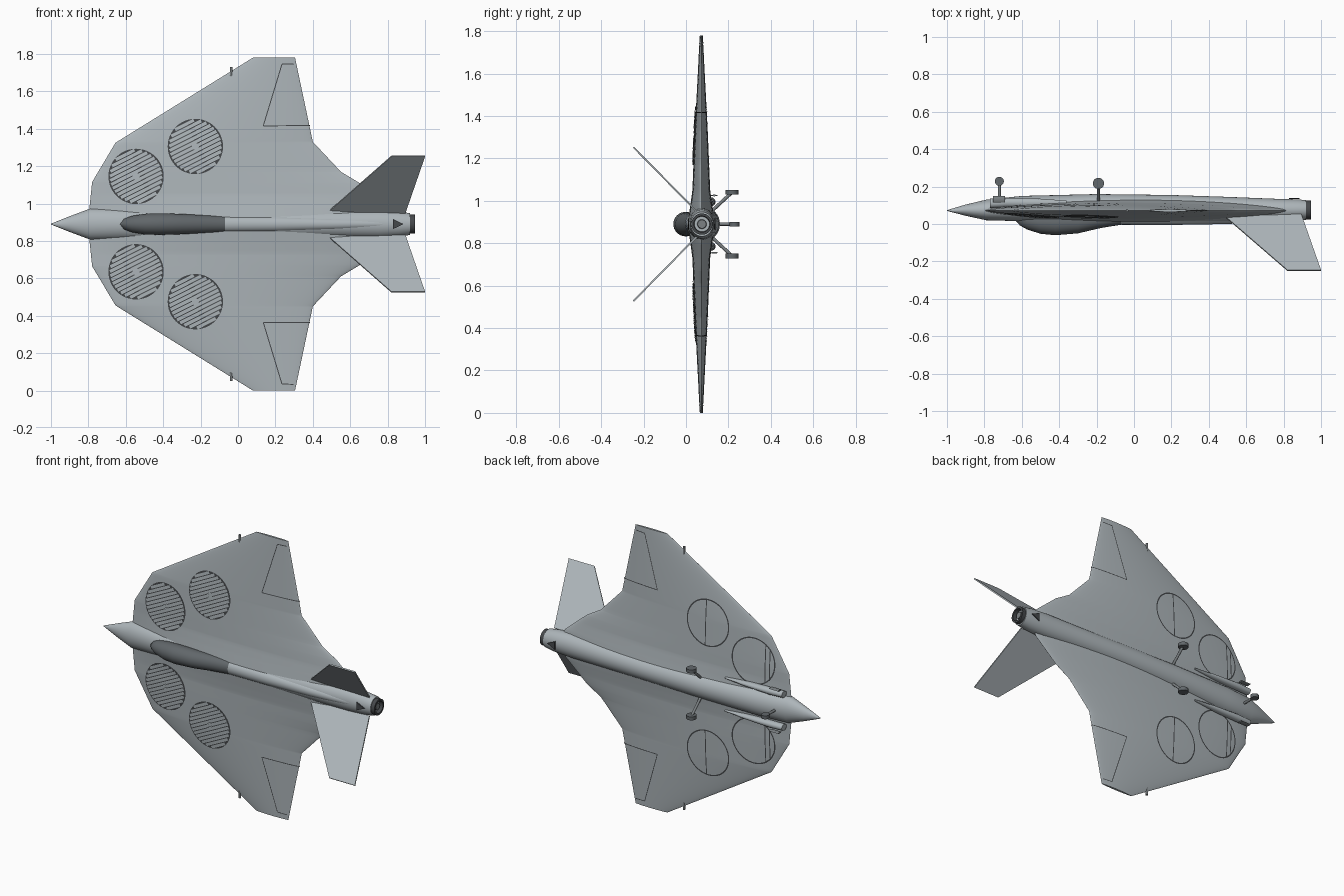
import bpy, bmesh, math
from mathutils import Vector

cube = bpy.data.objects.get("Cube")
if cube:
    bpy.data.objects.remove(cube)

MID_Z, MID_Y, TIP = 0.89, 0.072, 0.89


def material(name, rgb):
    m = bpy.data.materials.new(name)
    m.use_nodes = True
    m.diffuse_color = (*rgb, 1)
    m.node_tree.nodes["Principled BSDF"].inputs["Base Color"].default_value = (*rgb, 1)
    return m


GREY = material("airframe grey", (0.42, 0.465, 0.49))
GLASS = material("canopy dark grey", (0.12, 0.135, 0.145))
DARK = material("panel gap dark", (0.06, 0.065, 0.07))
METAL = material("gear metal", (0.2, 0.22, 0.23))


def finish(bm, name, mat, recalc=True, angle=40):
    if recalc:
        bmesh.ops.recalc_face_normals(bm, faces=bm.faces)
    mesh = bpy.data.meshes.new(name)
    bm.to_mesh(mesh)
    bm.free()
    mesh.materials.append(mat)
    ob = bpy.data.objects.new(name, mesh)
    bpy.context.collection.objects.link(ob)
    bpy.ops.object.select_all(action='DESELECT')
    ob.select_set(True)
    bpy.context.view_layer.objects.active = ob
    bpy.ops.object.shade_smooth_by_angle(angle=math.radians(angle))
    return ob


def skin(bm, rings):
    # Bridge closed rings of points and cap both ends
    rows = [[bm.verts.new(p) for p in r] for r in rings]
    n = len(rows[0])
    for a, b in zip(rows, rows[1:]):
        for i in range(n):
            j = (i + 1) % n
            bm.faces.new((a[i], a[j], b[j], b[i]))
    bm.faces.new(rows[0])
    bm.faces.new(rows[-1])


def loft(name, mat, stations, z=MID_Z, sides=32):
    # Elliptical sections along x: (x, y low, y high, half width)
    bm = bmesh.new()
    rings = []
    for x, lo, hi, w in stations:
        angles = [math.tau * i / sides for i in range(sides)]
        rings.append([(x, (lo + hi) / 2 + (hi - lo) / 2 * math.cos(a), z + w * math.sin(a))
                      for a in angles])
    skin(bm, rings)
    return finish(bm, name, mat)


def rod(name, mat, a, b, r, sides=20):
    a, b = Vector(a), Vector(b)
    bm = bmesh.new()
    bmesh.ops.create_cone(bm, cap_ends=True, segments=sides, radius1=r, radius2=r, depth=(b - a).length)
    ob = finish(bm, name, mat)
    ob.location = (a + b) / 2
    ob.rotation_euler = (b - a).to_track_quat('Z', 'Y').to_euler()
    return ob


def lerp(table, s):
    for (s0, v0), (s1, v1) in zip(table, table[1:]):
        if s <= s1:
            return v0 + (v1 - v0) * (s - s0) / (s1 - s0)
    return table[-1][1]


# Wing planform and thickness by distance from the centreline
LEAD = [(0, -0.8), (0.08, -0.795), (0.225, -0.78), (0.435, -0.655), (TIP, 0.08)]
TRAIL = [(0, 0.86), (0.09, 0.8), (0.22, 0.65), (0.28, 0.55), (0.44, 0.4), (TIP, 0.305)]
THICK = [(0, 0.065), (0.1, 0.05), (0.16, 0.042), (0.45, 0.03), (TIP, 0.007)]


def half_thickness(x, s):
    s = abs(s)
    le, te = lerp(LEAD, s), lerp(TRAIL, s)
    u = min(max((x - le) / (te - le), 0), 1)
    return lerp(THICK, s) * math.sin(math.pi * u) ** 0.6


def on_wing(x, s, side, lift):
    return Vector((x, MID_Y + side * (half_thickness(x, s) + lift), MID_Z + s))


bm = bmesh.new()
half = sorted({round(TIP * i / 32, 4) for i in range(33)} | {t[0] for t in LEAD + TRAIL + THICK})
spans = [-s for s in reversed(half[1:])] + half
rings, N = [], 48
for s in spans:
    le, te = lerp(LEAD, abs(s)), lerp(TRAIL, abs(s))
    xs = [le + (te - le) * (1 - math.cos(math.pi * i / N)) / 2 for i in range(N + 1)]
    rings.append([on_wing(x, s, -1, 0) for x in xs] + [on_wing(x, s, 1, 0) for x in xs[-2:0:-1]])
skin(bm, rings)
finish(bm, "wing", GREY)

# Body, canopy and spine
loft("fuselage", GREY, [(-1, 0.07, 0.074, 0.002), (-0.9, 0.044, 0.104, 0.042), (-0.79, 0.02, 0.13, 0.083),
                        (-0.6, 0.015, 0.15, 0.085), (-0.2, 0.01, 0.16, 0.08), (0.2, 0.004, 0.155, 0.075),
                        (0.5, 0.008, 0.145, 0.074), (0.75, 0.015, 0.135, 0.075),
                        (0.86, 0.018, 0.132, 0.068), (0.92, 0.022, 0.128, 0.058)])
loft("canopy", GLASS, [(-0.63, 0.015, 0.06, 0.005), (-0.61, -0.008, 0.06, 0.028), (-0.57, -0.03, 0.06, 0.043),
                       (-0.5, -0.052, 0.06, 0.055), (-0.42, -0.06, 0.06, 0.058), (-0.3, -0.05, 0.06, 0.054),
                       (-0.18, -0.022, 0.06, 0.047), (-0.07, -0.004, 0.06, 0.042)])
loft("spine", GREY, [(-0.07, -0.004, 0.06, 0.042), (0.2, -0.005, 0.06, 0.04),
                     (0.5, 0, 0.06, 0.032), (0.85, 0.02, 0.06, 0.02)])

# Exhaust
loft("exhaust_nozzle", DARK, [(0.9, 0.025, 0.125, 0.05), (0.945, 0.025, 0.125, 0.05),
                              (0.945, 0.037, 0.113, 0.038), (0.91, 0.04, 0.11, 0.035)])
loft("exhaust_cone", METAL, [(0.9, 0.05, 0.1, 0.025), (0.935, 0.055, 0.095, 0.02)])


# Panels that follow the wing skin
def strip(bm, a, b, width, side, lift):
    a, b = Vector(a), Vector(b)
    across = (b - a).normalized().orthogonal() * width / 2
    old, n = None, 12
    for i in range(n + 1):
        p = a.lerp(b, i / n)
        pair = [bm.verts.new(on_wing(*q, side, lift)) for q in (p - across, p + across)]
        if old:
            bm.faces.new((old[0], old[1], pair[1], pair[0]))
        old = pair


def annulus(bm, c, radii, side, lift, sides=48):
    rows = [[bm.verts.new(on_wing(c[0] + r * math.cos(math.tau * i / sides),
                                  c[1] + r * math.sin(math.tau * i / sides), side, lift))
             for i in range(sides)] for r in radii]
    for a, b in zip(rows, rows[1:]):
        for i in range(sides):
            j = (i + 1) % sides
            bm.faces.new((a[i], a[j], b[j], b[i]))


def finish_panels(bm, name, mat):
    bm.normal_update()
    for f in bm.faces:
        if f.normal.y * (f.calc_center_median().y - MID_Y) < 0:
            f.normal_flip()
    finish(bm, name, mat, recalc=False)


gaps, slats = bmesh.new(), bmesh.new()
R, SLOPE = 0.148, math.radians(27)
along = Vector((math.cos(SLOPE), math.sin(SLOPE)))
for m in (1, -1):
    for cx, cs, doors in ((-0.545, 0.255, (-0.08, -0.11)), (-0.228, 0.415, (0.015,))):
        c = Vector((cx, cs * m))
        # Louvred fan inlet on the upper side
        annulus(gaps, c, [R * k / 8 for k in range(1, 9)], -1, 0.003)
        for k in range(-6, 7):
            d = k * 0.0215
            reach = math.sqrt((R - 0.006) ** 2 - d * d) - 0.003
            mid = c + Vector((-along.y, along.x)) * d
            strip(slats, mid - along * reach, mid + along * reach, 0.0165, -1, 0.0065)
        # Closed fan doors on the belly
        annulus(gaps, c, [R - 0.008, R], 1, 0.003)
        for d in doors:
            reach = math.sqrt(R * R - d * d)
            strip(gaps, c + Vector((d, -reach)), c + Vector((d, reach)), 0.006, 1, 0.003)
    # Elevon hinge gaps
    for side in (-1, 1):
        path = [(0.385, 0.527), (0.135, 0.525), (0.235, 0.855), (0.298, 0.857)]
        for a, b in zip(path, path[1:]):
            strip(gaps, (a[0], a[1] * m), (b[0], b[1] * m), 0.005, side, 0.002)
finish_panels(gaps, "panel_gaps", DARK)
finish_panels(slats, "fan_louvres", GREY)

# Canted tail fins, wing tip pins, belly fairings and main gear
for m, tag in ((1, "upper"), (-1, "lower")):
    bm = bmesh.new()
    outline = [(0.475, 0.05, 0.06), (0.82, -0.248, 0.363), (1.0, -0.248, 0.363), (0.895, 0.05, 0.06)]
    normal = Vector((0, 1, m)).normalized()
    rings = [[Vector((x, y, MID_Z + s * m)) + normal * t for x, y, s in outline] for t in (-0.004, 0.004)]
    skin(bm, rings)
    finish(bm, tag + "_tail_fin", GREY)

    rod(tag + "_tip_pin", METAL, (-0.037, MID_Y, MID_Z + 0.79 * m), (-0.037, MID_Y, MID_Z + 0.84 * m), 0.007)
    loft(tag + "_belly_fairing", GREY, [(-0.77, 0.085, 0.135, 0.02), (-0.68, 0.09, 0.14, 0.022),
                                        (-0.5, 0.09, 0.135, 0.015), (-0.36, 0.1, 0.125, 0.004)],
         z=MID_Z + 0.105 * m, sides=12)
    loft(tag + "_nose_gear_door", METAL, [(-0.755, 0.115, 0.15, 0.004), (-0.69, 0.115, 0.15, 0.004)],
         z=MID_Z + 0.135 * m, sides=8)
    hub = Vector((-0.19, 0.217, MID_Z + 0.15 * m))
    wide = Vector((0, 0, 0.011))
    rod(tag + "_main_strut", METAL, (-0.19, 0.12, MID_Z + 0.06 * m), hub, 0.008)
    rod(tag + "_main_wheel", GLASS, hub - wide, hub + wide, 0.03, 28)

# Nose gear
hub = Vector((-0.72, 0.228, MID_Z))
rod("nose_strut", METAL, (-0.72, 0.1, MID_Z), hub, 0.008)
rod("nose_wheel", GLASS, hub - wide, hub + wide, 0.024, 28)

# Dark arrowhead vents near the tail, above and below
for side, y, tag in ((-1, 0.012, "top"), (1, 0.136, "belly")):
    bm = bmesh.new()
    tri = [(0.83, 0.026), (0.83, -0.026), (0.885, 0)]
    skin(bm, [[(x, y + t, MID_Z + s) for x, s in tri] for t in (-0.003, 0.003)])
    finish(bm, tag + "_tail_vent", DARK)
